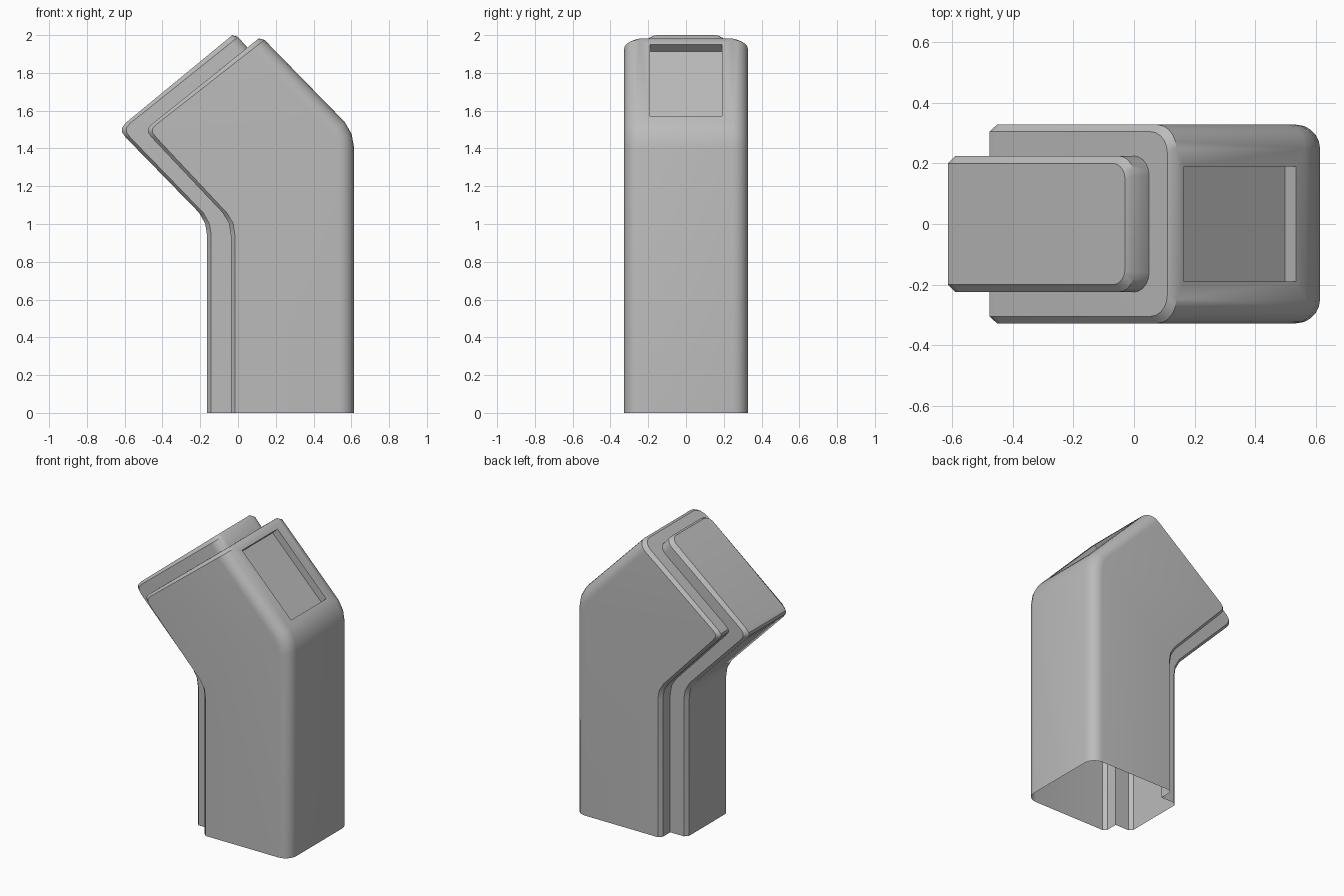
import bpy, bmesh
from math import sin, cos, pi
from mathutils import Vector

cube = bpy.data.objects.get("Cube")
if cube:
    bpy.data.objects.remove(cube, do_unlink=True)

SEG = 5            # segments in each rounded corner
RADIUS = 0.08
HALF_WIDTH = 0.328
ANGLES = [pi / 2 * i / SEG for i in range(SEG + 1)]


def pts(*pairs):
    return [Vector((x, 0, z)) for x, z in pairs]


# Side profiles of the leading edge: at the body and at the raised panel
body_path = pts((-.016, 0), (-.016, .94), (-.026, 1.005), (-.06, 1.06),
                (-.433, 1.458), (-.453, 1.485), (-.453, 1.505), (-.435, 1.525))
panel_path = pts((-.164, 0), (-.164, .94), (-.173, 1.0), (-.206, 1.06),
                 (-.596, 1.46), (-.615, 1.487), (-.615, 1.508), (-.595, 1.535))
# Outline of the rear wall, bottom to top, and its inward directions
rear_path = pts((.615, 0), (.615, 1.40), (.602, 1.475), (.565, 1.54), (.14, 1.975))
rear_inward = pts((-1, 0), (-1, -.2), (-.92, -.45), (-.75, -.7))

bm = bmesh.new()


def arc_points(end, inward, w, r):
    """Rounded corner from the side wall (y = -w) to the flat end."""
    return [end + inward * r * (1 - sin(a)) + Vector((0, -w + r * (1 - cos(a)), 0))
            for a in ANGLES]


def mirrored(half):
    return half + [Vector((p.x, -p.y, p.z)) for p in reversed(half)]


def add_verts(points):
    return [bm.verts.new(p) for p in points]


def bridge(a, b):
    return [bm.faces.new((a[i], a[i + 1], b[i + 1], b[i])) for i in range(len(a) - 1)]


def ring(t, w, end, r):
    """U-shaped loop up one side, round the top and down the other side."""
    path = [a.lerp(b, t) for a, b in zip(body_path, panel_path)]
    end = pts(end)[0]
    inward = (path[-1] - end).normalized()
    half = [p + Vector((0, -w, 0)) for p in path] + arc_points(end, inward, w, r)
    return add_verts(mirrored(half)), inward


# Leading face: body chamfer, ledge, raised panel wall, panel chamfer
levels = [ring(0, HALF_WIDTH, (.14, 1.975), RADIUS),
          ring(.15, .305, (.11, 1.982), .07),
          ring(.15, .225, (.05, 1.934), .065),
          ring(.85, .225, (.0, 1.99), .065),
          ring(1, .2, (-.03, 2.0), .05)]
loops = [lv[0] for lv in levels]
for a, b in zip(loops, loops[1:]):
    bridge(a, b)
panel = loops[-1]
half = len(panel) // 2
bridge(panel[:half], panel[:half - 1:-1])

# Rear wall with rounded long edges
rear_inward.append(levels[0][1])
rows = [add_verts(mirrored(arc_points(p, d.normalized(), HALF_WIDTH, RADIUS)))
        for p, d in zip(rear_path, rear_inward)]
for a, b in zip(rows, rows[1:]):
    strip = bridge(a, b)
slant = strip[SEG]

# Flat side walls
outer = loops[0]
n = len(body_path)
bm.faces.new(outer[:n] + [row[0] for row in reversed(rows)])
bm.faces.new(outer[:-n - 1:-1] + [row[-1] for row in reversed(rows)])
bmesh.ops.remove_doubles(bm, verts=bm.verts, dist=.0005)
bmesh.ops.recalc_face_normals(bm, faces=bm.faces)

# Sunken rectangular window on the sloping rear face
bmesh.ops.inset_individual(bm, faces=[slant], thickness=.03)
for v in slant.verts:
    low = v.co.x > .35
    v.co = Vector((.535 if low else .165, .19 if v.co.y > 0 else -.19,
                   1.571 if low else 1.949))
bm.normal_update()
inward = -slant.normal * .05
if inward.x > 0:
    inward.negate()
bmesh.ops.inset_individual(bm, faces=[slant], thickness=.0001)
bmesh.ops.translate(bm, verts=slant.verts, vec=inward)

mesh = bpy.data.meshes.new("angled_housing")
bm.to_mesh(mesh)
bm.free()
housing = bpy.data.objects.new("angled_housing", mesh)
bpy.context.collection.objects.link(housing)

# Plain grey finish
grey = bpy.data.materials.new("plain_grey")
grey.use_nodes = True
colour = (.5, .5, .5, 1)
grey.diffuse_color = colour
grey.node_tree.nodes["Principled BSDF"].inputs["Base Color"].default_value = colour
mesh.materials.append(grey)

bpy.ops.object.select_all(action='DESELECT')
housing.select_set(True)
bpy.context.view_layer.objects.active = housing
bpy.ops.object.shade_smooth_by_angle(angle=.6)
